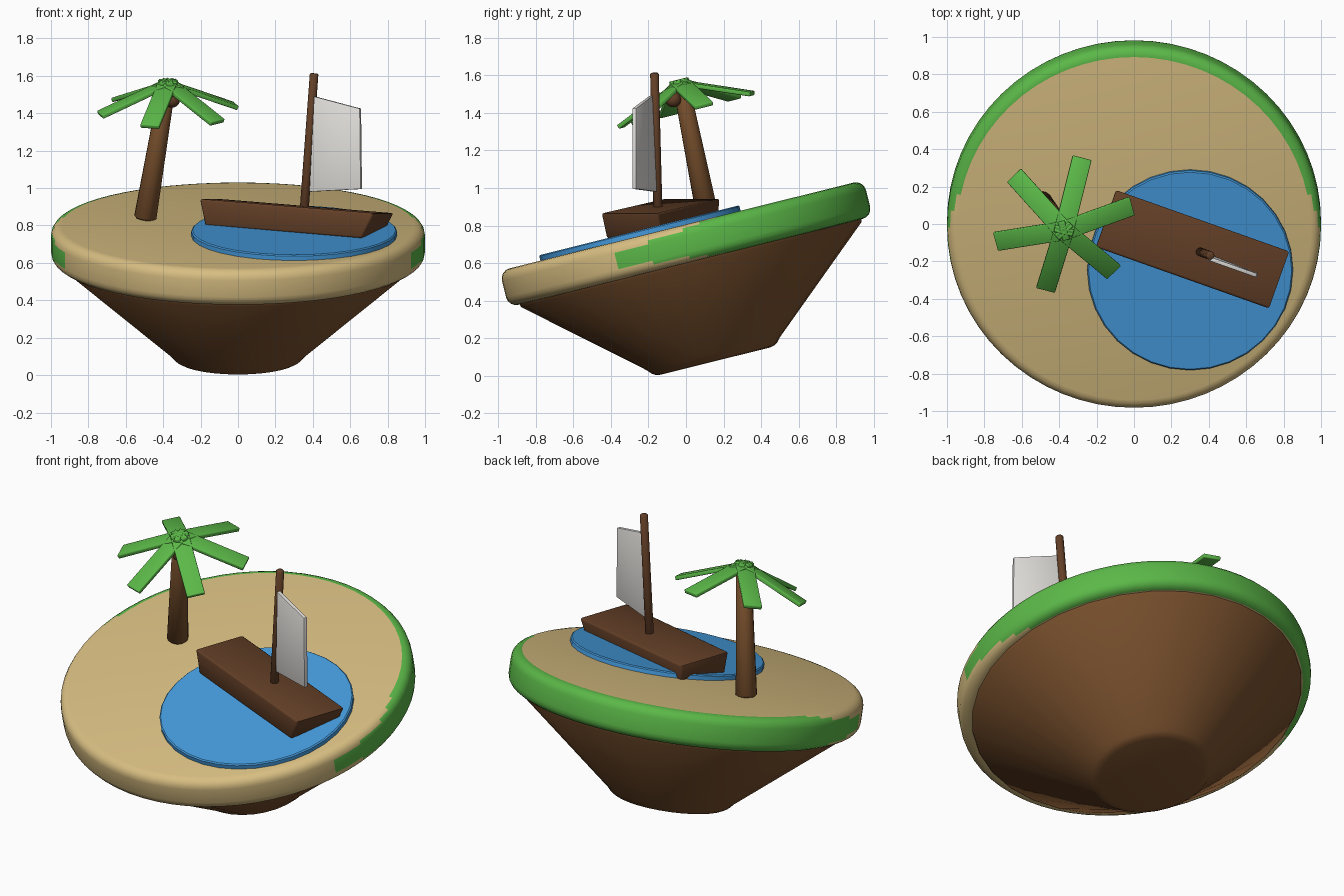
import bpy, bmesh, math
from mathutils import Matrix, Vector

if "Cube" in bpy.data.objects:
    bpy.data.objects.remove(bpy.data.objects["Cube"])


def material(name, rgb):
    m = bpy.data.materials.new(name)
    m.diffuse_color = (*rgb, 1)
    m.use_nodes = True
    m.node_tree.nodes["Principled BSDF"].inputs["Base Color"].default_value = m.diffuse_color
    return m


SAND = material("sand", (0.68, 0.51, 0.22))
GRASS = material("leaf green", (0.105, 0.48, 0.065))
EARTH = material("earth brown", (0.19, 0.08, 0.026))
WOOD = material("dark wood", (0.125, 0.05, 0.02))
WATER = material("water blue", (0.06, 0.33, 0.73))
CLOTH = material("sail white", (0.76, 0.74, 0.71))

# Tilted frame shared by the island, pond and palm crown
TILT = Matrix.Rotation(math.radians(14), 4, 'X')
ISLAND = Matrix.Translation((0, 0, 0.703)) @ TILT


def finish(name, bm, mats, matrix=Matrix(), smooth=35):
    bmesh.ops.recalc_face_normals(bm, faces=bm.faces)
    me = bpy.data.meshes.new(name)
    bm.to_mesh(me)
    bm.free()
    for m in mats:
        me.materials.append(m)
    me.polygons.foreach_set("use_smooth", [True] * len(me.polygons))
    me.set_sharp_from_angle(angle=math.radians(smooth))
    ob = bpy.data.objects.new(name, me)
    ob.matrix_world = matrix
    bpy.context.collection.objects.link(ob)
    return ob


def lathe(profile, sides=32):
    """Closed solid of revolution from (radius, z) points."""
    bm = bmesh.new()
    rings = []
    for r, z in profile:
        rings.append([bm.verts.new((r * math.cos(2 * math.pi * i / sides),
                                    r * math.sin(2 * math.pi * i / sides), z))
                      for i in range(sides)])
    for a, b in zip(rings, rings[1:]):
        for i in range(sides):
            j = (i + 1) % sides
            bm.faces.new((a[i], a[j], b[j], b[i]))
    bm.faces.new(rings[0])
    bm.faces.new(rings[-1])
    return bm


def prism(bottom, top, bevel=0.0):
    """Solid between two matching four-point loops."""
    bm = bmesh.new()
    a = [bm.verts.new(p) for p in bottom]
    b = [bm.verts.new(p) for p in top]
    bm.faces.new(a)
    bm.faces.new(b)
    for i in range(4):
        j = (i + 1) % 4
        bm.faces.new((a[i], a[j], b[j], b[i]))
    bmesh.ops.recalc_face_normals(bm, faces=bm.faces)
    if bevel:
        bmesh.ops.bevel(bm, geom=bm.edges[:], offset=bevel, segments=2,
                        profile=0.5, affect='EDGES')
    return bm


def rod(name, start, end, r0, r1, mat, matrix=Matrix(), sides=16):
    start, end = Vector(start), Vector(end)
    d = end - start
    e = min(r0, r1) * 0.25
    bm = lathe([(r0 - e, 0), (r0, e), (r1, d.length - e), (r1 - e, d.length)], sides)
    place = Matrix.Translation(start) @ d.to_track_quat('Z', 'Y').to_matrix().to_4x4()
    return finish(name, bm, [mat], matrix @ place, 50)


def rect(x0, x1, w, z):
    return [(x0, -w, z), (x1, -w, z), (x1, w, z), (x0, w, z)]


# Island slab: rounded rim, sandy on top and in front, grassy round the back
BEVEL, STEPS = 0.055, 4
arc = [(1 - BEVEL + BEVEL * math.sin(k * math.pi / 2 / STEPS),
        0.1 - BEVEL + BEVEL * math.cos(k * math.pi / 2 / STEPS)) for k in range(STEPS + 1)]
bm = lathe(arc + [(r, -z) for r, z in reversed(arc)], 64)
for f in bm.faces:
    c = f.calc_center_median()
    depth = 0.1 - abs(c.z)
    grassy = len(f.verts) == 4 and c.y > max(-0.41, 0.2 - 8 * depth)
    f.material_index = 1 if grassy else 0
finish("island_slab", bm, [SAND, GRASS], ISLAND)

# Earth cone below the slab
bm = lathe([(0.30, -0.645), (0.325, -0.64), (0.345, -0.628), (0.365, -0.605),
            (0.935, -0.115), (0.94, -0.09)])
finish("island_base", bm, [EARTH], ISLAND, 60)

# Pond
bm = lathe([(0.55, 0.08), (0.55, 0.124), (0.543, 0.13)])
finish("pond", bm, [WATER], ISLAND @ Matrix.Translation((0.3, -0.225, 0)))

# Boat, origin at the centre of the deck
BOAT = (Matrix.Translation((0.313, -0.135, 0.904))
        @ Matrix.Rotation(math.radians(-19.5), 4, 'Z')
        @ Matrix.Rotation(math.radians(4.4), 4, 'Y'))
bm = prism(rect(-0.455, 0.435, 0.157, -0.14), rect(-0.495, 0.497, 0.162, 0), 0.012)
finish("boat_hull", bm, [WOOD], BOAT, 50)
rod("mast", (0.045, 0, -0.02), (0.045, 0, 0.715), 0.024, 0.023, WOOD, BOAT)

# Sail: a thin slab reaching back from the mast
corners = [(0.385, -0.165, 0.98), (0.66, -0.275, 0.995),
           (0.655, -0.275, 1.425), (0.41, -0.188, 1.49)]
half = Vector((0.375, 0.927, 0)) * 0.011
bm = prism([Vector(c) - half for c in corners], [Vector(c) + half for c in corners], 0.003)
finish("sail", bm, [CLOTH])

# Palm trunk, coconut and fronds
CROWN = Vector((-0.375, -0.035, 1.562))
rod("palm_trunk", (-0.497, 0.118, 0.835), CROWN + Vector((-0.003, 0.01, -0.02)),
    0.06, 0.044, EARTH)

bm = bmesh.new()
bmesh.ops.create_uvsphere(bm, u_segments=16, v_segments=10, radius=0.042)
finish("coconut", bm, [WOOD], Matrix.Translation((-0.352, -0.068, 1.472)), 60)

for k in range(6):
    turn = Matrix.Rotation(math.radians(15 + 60 * k), 4, 'Z')
    droop = Matrix.Rotation(math.radians(22), 4, 'Y')
    bm = prism(rect(-0.02, 0.405, 0.052, -0.012), rect(-0.02, 0.405, 0.052, 0.012), 0.005)
    finish(f"palm_frond_{k + 1}", bm, [GRASS],
           Matrix.Translation(CROWN) @ TILT @ turn @ droop, 50)
